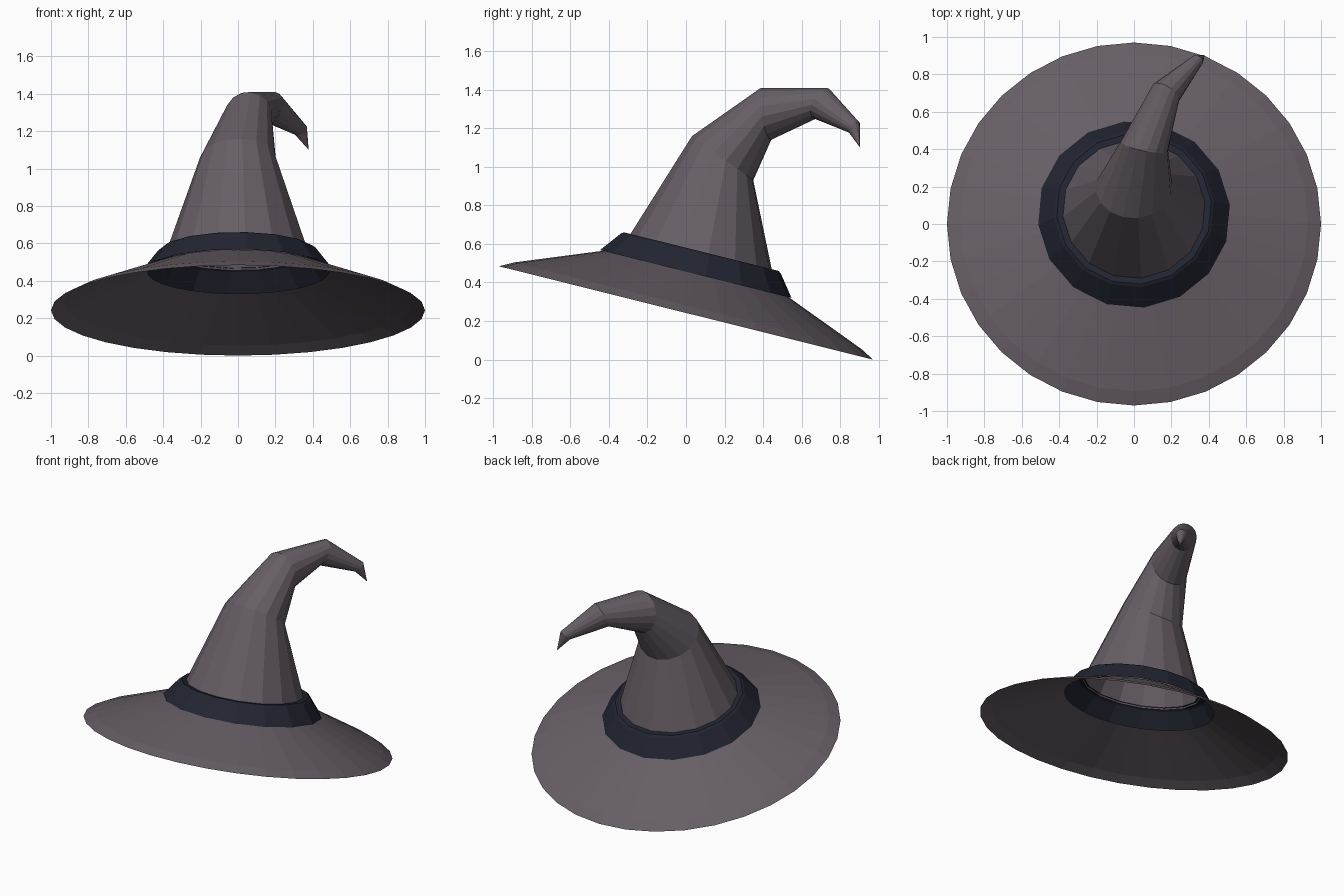
import bpy, bmesh, math
from mathutils import Vector, Matrix

if "Cube" in bpy.data.objects:
    bpy.data.objects.remove(bpy.data.objects["Cube"])

TILT = math.radians(-14)
BASE = Matrix.Translation((0, 0, 0.242)) @ Matrix.Rotation(TILT, 4, 'X')


def material(name, color):
    m = bpy.data.materials.new(name)
    m.diffuse_color = (*color, 1)
    m.use_nodes = True
    m.node_tree.nodes["Principled BSDF"].inputs["Base Color"].default_value = m.diffuse_color
    return m


felt = material("grey purple felt", (0.135, 0.112, 0.132))
ribbon = material("dark navy ribbon", (0.016, 0.018, 0.031))


def loft(name, rings, mat, tip=None):
    """Skin a list of vertex rings, optionally closed to a point."""
    bm = bmesh.new()
    loops = [[bm.verts.new(p) for p in ring] for ring in rings]
    n = len(loops[0])
    for a, b in zip(loops, loops[1:]):
        for i in range(n):
            j = (i + 1) % n
            bm.faces.new((a[i], a[j], b[j], b[i]))
    if tip:
        t = bm.verts.new(tip)
        for i in range(n):
            bm.faces.new((loops[-1][i], loops[-1][(i + 1) % n], t))
    me = bpy.data.meshes.new(name)
    bm.to_mesh(me)
    bm.free()
    me.materials.append(mat)
    ob = bpy.data.objects.new(name, me)
    bpy.context.collection.objects.link(ob)
    return ob


def ellipse(center, side, up, n, offset=0.0):
    """Ring spanned by two half-axis vectors."""
    c, s, u = Vector(center), Vector(side), Vector(up)
    angles = [offset + 2 * math.pi * i / n for i in range(n)]
    return [c + s * math.cos(a) + u * math.sin(a) for a in angles]


def tilted_ring(radius, height, n, offset=0.0):
    flat = ellipse((0, 0, height), (radius, 0, 0), (0, radius, 0), n, offset)
    return [BASE @ p for p in flat]


TURN = math.radians(6)

# Wide tilted brim, open in the middle
loft("brim", [tilted_ring(r, h, 32) for r, h in
              ((1.0, 0.0), (0.93, 0.038), (0.485, 0.213))], felt)

# Sloping hat band with a narrow top ledge
loft("hat_band", [tilted_ring(r, h, 16, TURN) for r, h in
                  ((0.515, 0.208), (0.43, 0.318), (0.415, 0.328), (0.37, 0.325))], ribbon)

# Bent crown: centre, sideways half axis, half axis toward the inside of the bend
sections = [
    ((0.00, 0.19, 1.045), (0.205, 0, 0), (0, 0.160, -0.115)),
    ((0.055, 0.415, 1.275), (0.128, -0.025, 0), (0, 0.025, -0.135)),
    ((0.17, 0.70, 1.33), (0.070, -0.045, 0), (-0.02, -0.03, -0.080)),
    ((0.335, 0.872, 1.205), (0.028, -0.020, 0), (-0.018, -0.022, -0.028)),
]
rings = [tilted_ring(0.385, 0.315, 16, TURN)]
rings += [ellipse(c, s, u, 16, TURN) for c, s, u in sections]
loft("crown", rings, felt, tip=(0.378, 0.903, 1.10))
